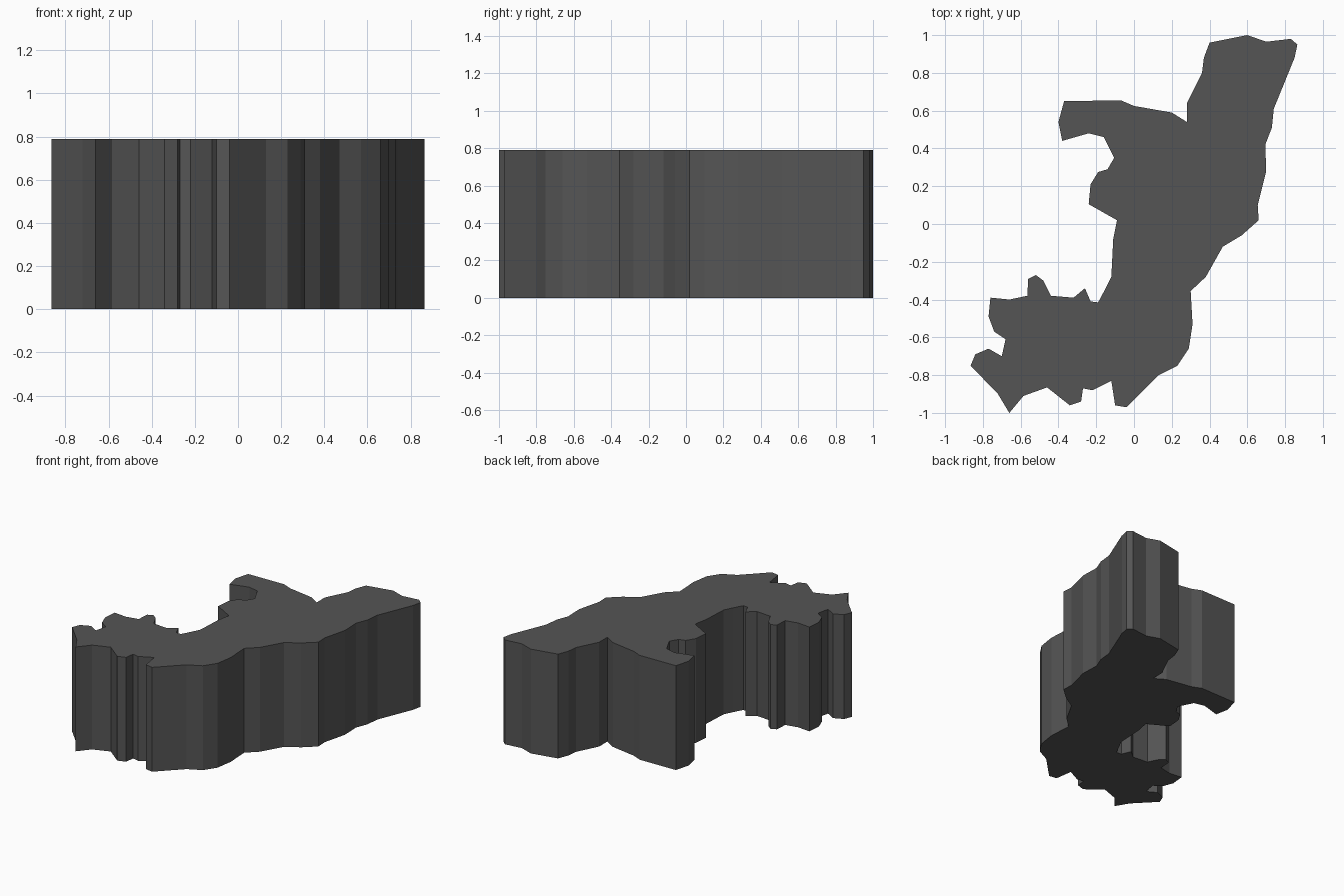
import bpy, bmesh

HEIGHT = 0.79

# Plan outline, clockwise from the upper-left arm
OUTLINE = [
    (-0.37, 0.65), (-0.07, 0.655), (0.0, 0.625), (0.2, 0.59), (0.28, 0.54), (0.28, 0.64),
    (0.36, 0.8), (0.37, 0.88), (0.4, 0.96), (0.6, 1.0), (0.7, 0.965), (0.83, 0.98),
    (0.865, 0.95), (0.85, 0.88), (0.74, 0.61), (0.73, 0.51), (0.695, 0.42), (0.7, 0.28),
    (0.655, 0.1), (0.66, 0.02), (0.57, -0.06), (0.47, -0.12), (0.38, -0.28), (0.3, -0.355),
    (0.31, -0.53), (0.29, -0.66), (0.23, -0.75), (0.13, -0.8), (-0.04, -0.97), (-0.1, -0.96),
    (-0.12, -0.83), (-0.22, -0.88), (-0.27, -0.87), (-0.28, -0.94), (-0.34, -0.96), (-0.46, -0.865),
    (-0.585, -0.91), (-0.66, -1.0), (-0.72, -0.9), (-0.865, -0.75), (-0.84, -0.69), (-0.77, -0.66),
    (-0.7, -0.7), (-0.68, -0.61), (-0.74, -0.57), (-0.77, -0.49), (-0.76, -0.39), (-0.66, -0.4),
    (-0.565, -0.38), (-0.56, -0.29), (-0.52, -0.27), (-0.48, -0.3), (-0.44, -0.38), (-0.32, -0.39),
    (-0.26, -0.34), (-0.23, -0.41), (-0.19, -0.415), (-0.15, -0.34), (-0.12, -0.28), (-0.11, -0.08),
    (-0.09, 0.02), (-0.24, 0.105), (-0.23, 0.21), (-0.19, 0.275), (-0.14, 0.29), (-0.105, 0.35),
    (-0.16, 0.46), (-0.24, 0.48), (-0.38, 0.44), (-0.4, 0.54),
]

# Extruded slab with flat top, bottom and faceted walls
bm = bmesh.new()
base = bm.faces.new([bm.verts.new((x, y, 0)) for x, y in OUTLINE])
slab = bmesh.ops.extrude_face_region(bm, geom=[base], use_keep_orig=True)
top = [v for v in slab["geom"] if isinstance(v, bmesh.types.BMVert)]
bmesh.ops.translate(bm, verts=top, vec=(0, 0, HEIGHT))
bmesh.ops.recalc_face_normals(bm, faces=bm.faces[:])

mesh = bpy.data.meshes.new("map_slab")
bm.to_mesh(mesh)
bm.free()
obj = bpy.data.objects.new("map_slab", mesh)
bpy.context.collection.objects.link(obj)

# Dark grey body
mat = bpy.data.materials.new("dark_grey")
mat.diffuse_color = (0.09, 0.09, 0.09, 1)
mesh.materials.append(mat)
